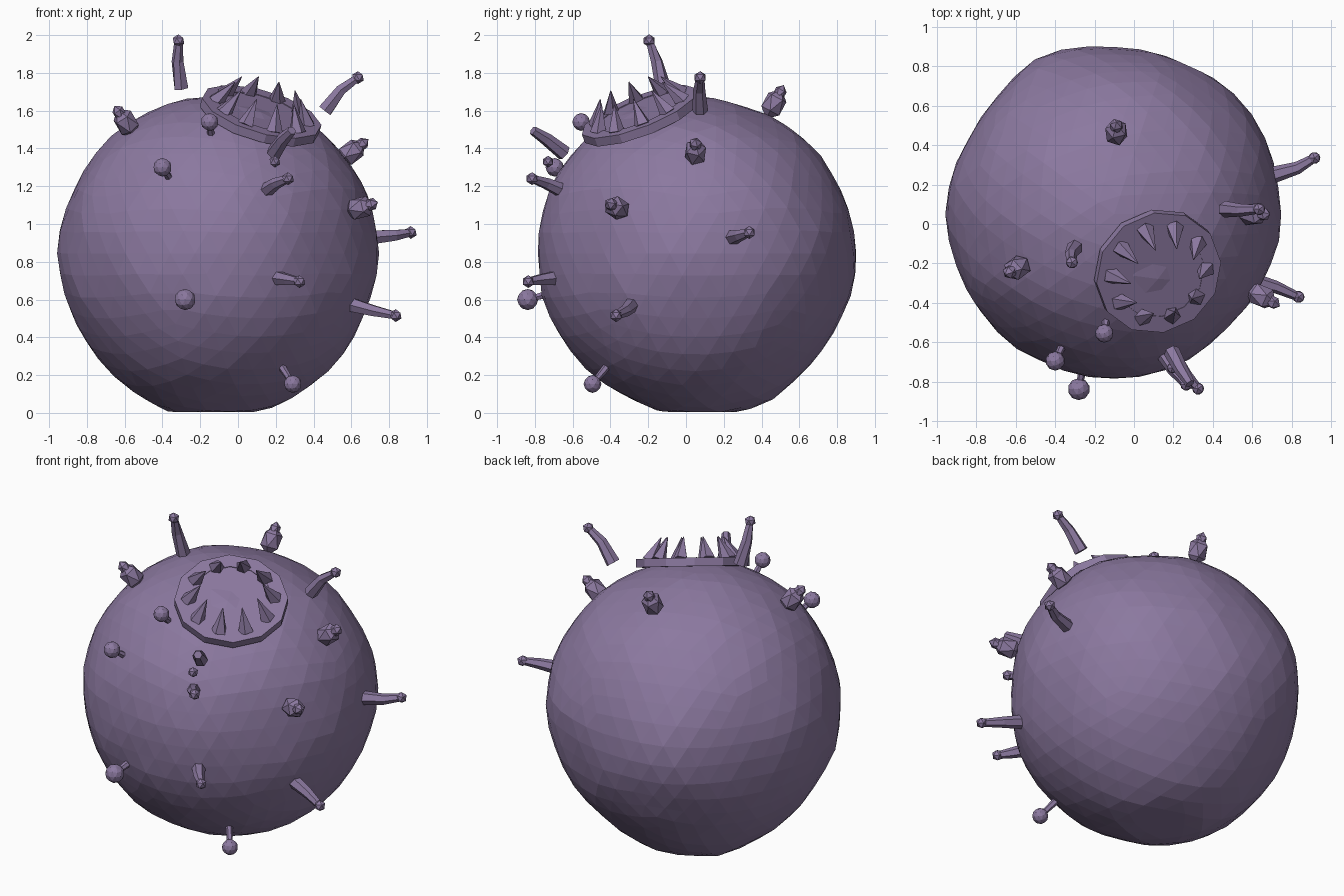
import bpy, bmesh, math
from mathutils import Vector, noise

if "Cube" in bpy.data.objects:
    bpy.data.objects.remove(bpy.data.objects["Cube"])

mat = bpy.data.materials.new("purple_skin")
mat.diffuse_color = (0.26, 0.19, 0.35, 1)
mat.use_nodes = True
mat.node_tree.nodes["Principled BSDF"].inputs["Base Color"].default_value = mat.diffuse_color
C = Vector((-0.1, 0.05, 0.845))
R = 0.84


def finish(bm, name):
    bmesh.ops.recalc_face_normals(bm, faces=bm.faces)
    me = bpy.data.meshes.new(name)
    bm.to_mesh(me)
    bm.free()
    me.materials.append(mat)
    ob = bpy.data.objects.new(name, me)
    bpy.context.collection.objects.link(ob)
    return ob


def tube(bm, pts, radii, sides):
    # tapered tube along a path, capped at both ends
    pts = [Vector(p) for p in pts]
    rings = []
    for i, p in enumerate(pts):
        d = pts[min(i + 1, len(pts) - 1)] - pts[max(i - 1, 0)]
        q = d.to_track_quat('Z', 'Y')
        rings.append([bm.verts.new(p + q @ Vector((radii[i] * math.cos(a), radii[i] * math.sin(a), 0)))
                      for a in (2 * math.pi * k / sides for k in range(sides))])
    for a, b in zip(rings, rings[1:]):
        for k in range(sides):
            bm.faces.new((a[k], a[(k + 1) % sides], b[(k + 1) % sides], b[k]))
    bm.faces.new(rings[0])
    bm.faces.new(rings[-1])


def ball(bm, p, r, sub=1, axis=None, stretch=1):
    vs = bmesh.ops.create_icosphere(bm, subdivisions=sub, radius=r)["verts"]
    q = (axis or Vector((0, 0, 1))).to_track_quat('Z', 'Y')
    for v in vs:
        v.co = Vector(p) + q @ Vector((v.co.x, v.co.y, v.co.z * stretch))


# Lumpy round body: swells and dents by direction, plus fine noise
lumps = [((-0.40, 0.79, 0.0), 0.04), ((-0.27, 0.35, -0.9), 0.04), ((0.25, 0.1, -0.9), 0.025),
         ((-0.4, -0.15, -0.9), 0.02), ((0.2, 0.25, 0.9), -0.025), ((0.7, -0.7, 0.0), -0.025),
         ((0.8, 0.6, 0.1), 0.025), ((-1, 0.1, 0), 0.015), ((-0.78, 0.62, 0), -0.015)]
lumps = [(Vector(d).normalized(), h) for d, h in lumps]
bm = bmesh.new()
bmesh.ops.create_icosphere(bm, subdivisions=4, radius=R)
for v in bm.verts:
    n = v.co.normalized()
    h = sum(a * math.exp(-((n - d).length / 0.38) ** 2) for d, a in lumps)
    v.co = C + n * (R + h + 0.013 * noise.noise(n * 3.5))
    v.co.z = max(v.co.z, 0.004)
finish(bm, "body")

# Mouth rim, lathed around the tilted mouth axis
N = Vector((0.26, -0.344, 0.90)).normalized()
Q = N.to_track_quat('Z', 'Y')
MOUTH = C + Vector((0.004, -0.004, -0.018))


def on_mouth(r, a, h):
    return MOUTH + Q @ Vector((r * math.cos(a), r * math.sin(a), h))


bm = bmesh.new()
profile = [(0.328, 0.803), (0.328, 0.852), (0.24, 0.852), (0.24, 0.848)]
S = 12
rings = [[bm.verts.new(on_mouth(r, 2 * math.pi * k / S, h)) for k in range(S)] for r, h in profile]
for a, b in zip(rings, rings[1:]):
    for k in range(S):
        bm.faces.new((a[k], a[(k + 1) % S], b[(k + 1) % S], b[k]))
bm.faces.new(rings[0])
bm.faces.new(rings[-1])
finish(bm, "mouth_rim")

# Ten teeth leaning inward
bm = bmesh.new()
for k in range(10):
    a = 2 * math.pi * k / 10
    tube(bm, [on_mouth(0.25, a, 0.842), on_mouth(0.18, a, 0.975)], [0.047, 0.002], 5)
finish(bm, "teeth")

# Curved horns with knobbed tips: base, middle, tip
horns = [
    [(-0.30, -0.12, 1.72), (-0.32, -0.155, 1.86), (-0.315, -0.195, 1.97)],
    [(0.46, 0.075, 1.60), (0.545, 0.07, 1.71), (0.635, 0.075, 1.775)],
    [(0.71, 0.25, 0.93), (0.83, 0.285, 0.94), (0.915, 0.335, 0.955)],
    [(0.59, -0.285, 0.575), (0.72, -0.32, 0.54), (0.835, -0.37, 0.515)],
    [(0.20, -0.68, 0.715), (0.265, -0.77, 0.705), (0.325, -0.835, 0.695)],
    [(0.14, -0.64, 1.17), (0.20, -0.74, 1.215), (0.265, -0.815, 1.24)],
]
for i, path in enumerate(horns):
    bm = bmesh.new()
    tube(bm, path, [0.042, 0.032, 0.022], 6)
    ball(bm, path[-1], 0.034)
    finish(bm, f"horn_{i + 1}")

# Broken horn piece with its loose knob
bm = bmesh.new()
tube(bm, [(0.19, -0.645, 1.375), (0.24, -0.74, 1.45), (0.285, -0.81, 1.495)], [0.042, 0.035, 0.025], 6)
ball(bm, (0.195, -0.73, 1.33), 0.031)
finish(bm, "horn_7")

# Ball-ended stalks: base, ball centre, ball radius
stalks = [
    ((-0.14, -0.47, 1.45), (-0.15, -0.555, 1.54), 0.047),
    ((-0.355, -0.60, 1.23), (-0.40, -0.695, 1.30), 0.049),
    ((-0.26, -0.73, 0.63), (-0.28, -0.838, 0.60), 0.056),
    ((0.225, -0.41, 0.255), (0.29, -0.495, 0.153), 0.047),
]
for i, (base, top, r) in enumerate(stalks):
    bm = bmesh.new()
    tube(bm, [base, top], [0.022, 0.015], 6)
    ball(bm, top, r, 2)
    finish(bm, f"eye_stalk_{i + 1}")

# Faceted warts with a small point, facing outward
for i, p in enumerate([(-0.592, -0.222, 1.537), (0.60, 0.05, 1.38),
                       (0.645, -0.365, 1.085), (-0.09, 0.465, 1.635)]):
    p = Vector(p)
    d = (p - C).normalized()
    bm = bmesh.new()
    ball(bm, p, 0.063, 1, d, 1.4)
    ball(bm, p + d * 0.063, 0.036, 1, d, 1.4)
    finish(bm, f"wart_{i + 1}")
